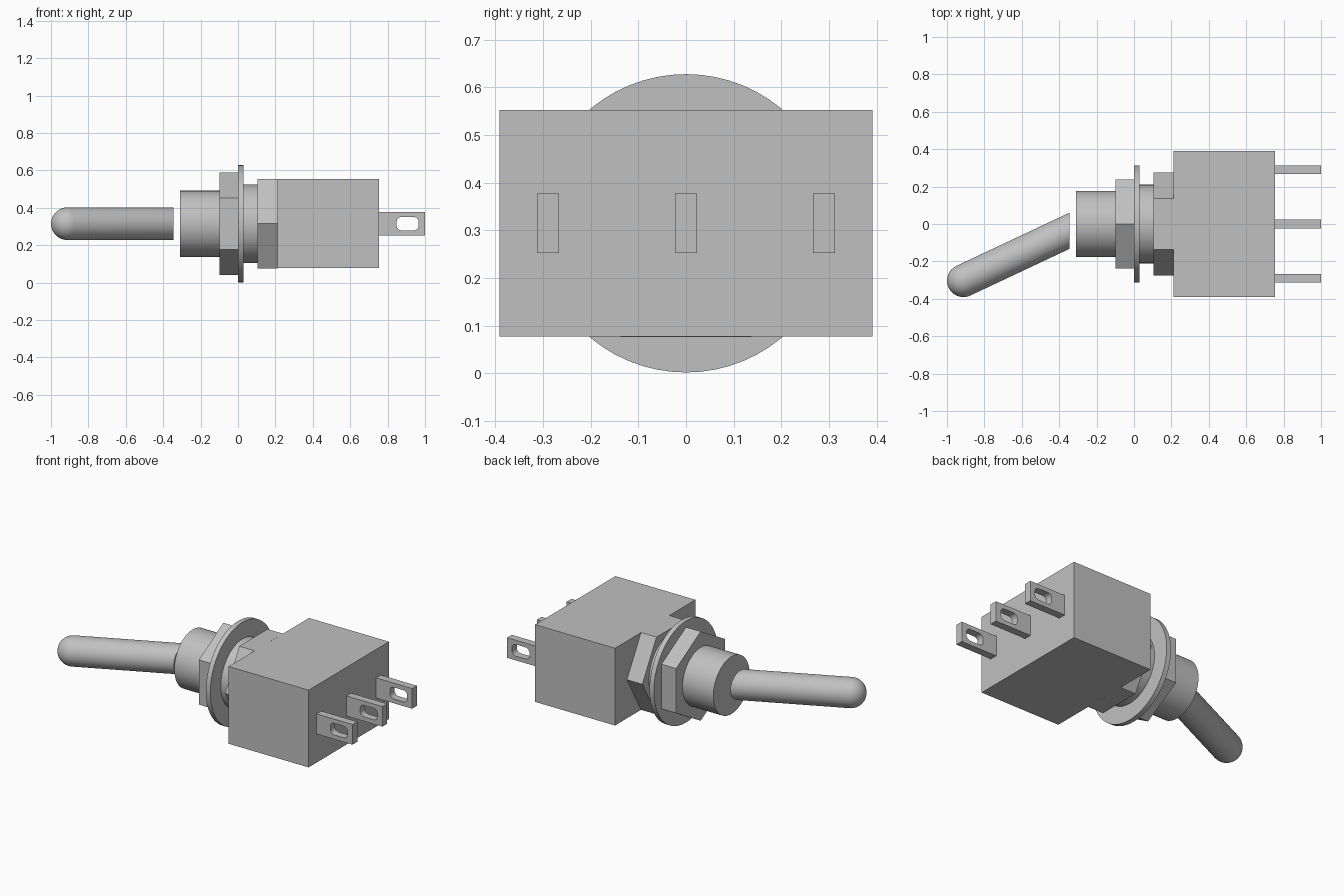
import bpy
import bmesh
from math import pi, sin, cos, radians
from mathutils import Matrix, Vector

old = bpy.data.objects.get("Cube")
if old:
    bpy.data.objects.remove(old, do_unlink=True)

AXIS_Z = 0.315      # height of the switch axis

grey = bpy.data.materials.new("plain_grey")
grey.use_nodes = True
tone = (0.53, 0.53, 0.53, 1)
grey.diffuse_color = tone
grey.node_tree.nodes["Principled BSDF"].inputs["Base Color"].default_value = tone


def finish(bm, name, smooth=False):
    bmesh.ops.recalc_face_normals(bm, faces=bm.faces)
    mesh = bpy.data.meshes.new(name)
    bm.to_mesh(mesh)
    bm.free()
    mesh.materials.append(grey)
    obj = bpy.data.objects.new(name, mesh)
    bpy.context.collection.objects.link(obj)
    if smooth:
        bpy.ops.object.select_all(action='DESELECT')
        obj.select_set(True)
        bpy.context.view_layer.objects.active = obj
        bpy.ops.object.shade_smooth_by_angle(angle=radians(30))
    return obj


def prism(name, x0, x1, radius, sides, turn=0.0):
    """Prism or cylinder along x; turn rotates it so a corner leaves +z."""
    bm = bmesh.new()
    ring = [bm.verts.new((x0, radius * sin(turn + 2 * pi * i / sides),
                          AXIS_Z + radius * cos(turn + 2 * pi * i / sides)))
            for i in range(sides)]
    base = bm.faces.new(ring)
    out = bmesh.ops.extrude_face_region(bm, geom=[base], use_keep_orig=True)
    moved = [v for v in out["geom"] if isinstance(v, bmesh.types.BMVert)]
    bmesh.ops.translate(bm, verts=moved, vec=(x1 - x0, 0, 0))
    return finish(bm, name, smooth=sides > 6)


# Threaded neck, nut, washer and collar along the axis
prism("threaded_neck", -0.31, -0.10, 0.177, 64)
prism("front_nut", -0.10, 0.0, 0.275, 6)
prism("washer", 0.0, 0.03, 0.313, 64)
prism("collar", 0.03, 0.105, 0.21, 64)
prism("rear_hex", 0.105, 0.21, 0.275, 6, radians(30))

# Switch housing
bm = bmesh.new()
bmesh.ops.create_cube(bm, size=1, matrix=Matrix.Translation((0.4825, 0, AXIS_Z))
                      @ Matrix.Diagonal((0.545, 0.782, 0.476, 1)))
finish(bm, "housing")

# Tilted lever: lathed round-ended rod, cut flat at the neck
tip = Vector((-0.912, -0.303, AXIS_Z))
radius, tilt, cut_x = 0.0875, radians(25.2), -0.345
profile = [(0.75, 0), (0.75, radius)]
profile += [(-radius * sin(a), radius * cos(a))
            for a in (pi / 2 * i / 12 for i in range(13))]
bm = bmesh.new()
verts = [bm.verts.new((x, 0, r)) for x, r in profile]
edges = [bm.edges.new(pair) for pair in zip(verts, verts[1:])]
bmesh.ops.spin(bm, geom=verts + edges, cent=(0, 0, 0), axis=(1, 0, 0),
               angle=2 * pi, steps=48, use_duplicate=False)
bmesh.ops.remove_doubles(bm, verts=bm.verts, dist=0.0001)
bm.transform(Matrix.Translation(tip) @ Matrix.Rotation(tilt, 4, 'Z'))
cut = bmesh.ops.bisect_plane(bm, geom=bm.verts[:] + bm.edges[:] + bm.faces[:],
                             plane_co=(cut_x, 0, 0), plane_no=(1, 0, 0),
                             clear_outer=True)
rim = [e for e in cut["geom_cut"] if isinstance(e, bmesh.types.BMEdge)]
bmesh.ops.holes_fill(bm, edges=rim)
finish(bm, "lever", smooth=True)


def rounded_rect(cx, half_w, half_h, r, steps=6):
    """Points (x, z) of a rounded rectangle around the axis height."""
    points = []
    for k, (sx, sz) in enumerate(((1, 1), (-1, 1), (-1, -1), (1, -1))):
        for i in range(steps + 1):
            a = pi / 2 * (k + i / steps)
            points.append((cx + sx * (half_w - r) + r * cos(a),
                           AXIS_Z + sz * (half_h - r) + r * sin(a)))
    return points


# Three solder terminals, each a plate with a rounded slot
def terminal(name, y, thick=0.046):
    outer = [(x, AXIS_Z + z) for x, z in
             ((0.755, -0.062), (1.0, -0.062), (1.0, 0.062), (0.755, 0.062))]
    bm = bmesh.new()
    edges = []
    for loop in (outer, rounded_rect(0.907, 0.059, 0.036, 0.027)):
        ring = [bm.verts.new((x, y - thick / 2, z)) for x, z in loop]
        edges += [bm.edges.new((ring[i - 1], ring[i])) for i in range(len(ring))]
    bmesh.ops.triangle_fill(bm, edges=edges, use_beauty=True)
    out = bmesh.ops.extrude_face_region(bm, geom=bm.faces[:], use_keep_orig=True)
    moved = [v for v in out["geom"] if isinstance(v, bmesh.types.BMVert)]
    bmesh.ops.translate(bm, verts=moved, vec=(0, thick, 0))
    finish(bm, name, smooth=True)


for label, y in (("front", -0.29), ("middle", 0.0), ("back", 0.29)):
    terminal(label + "_terminal", y)
